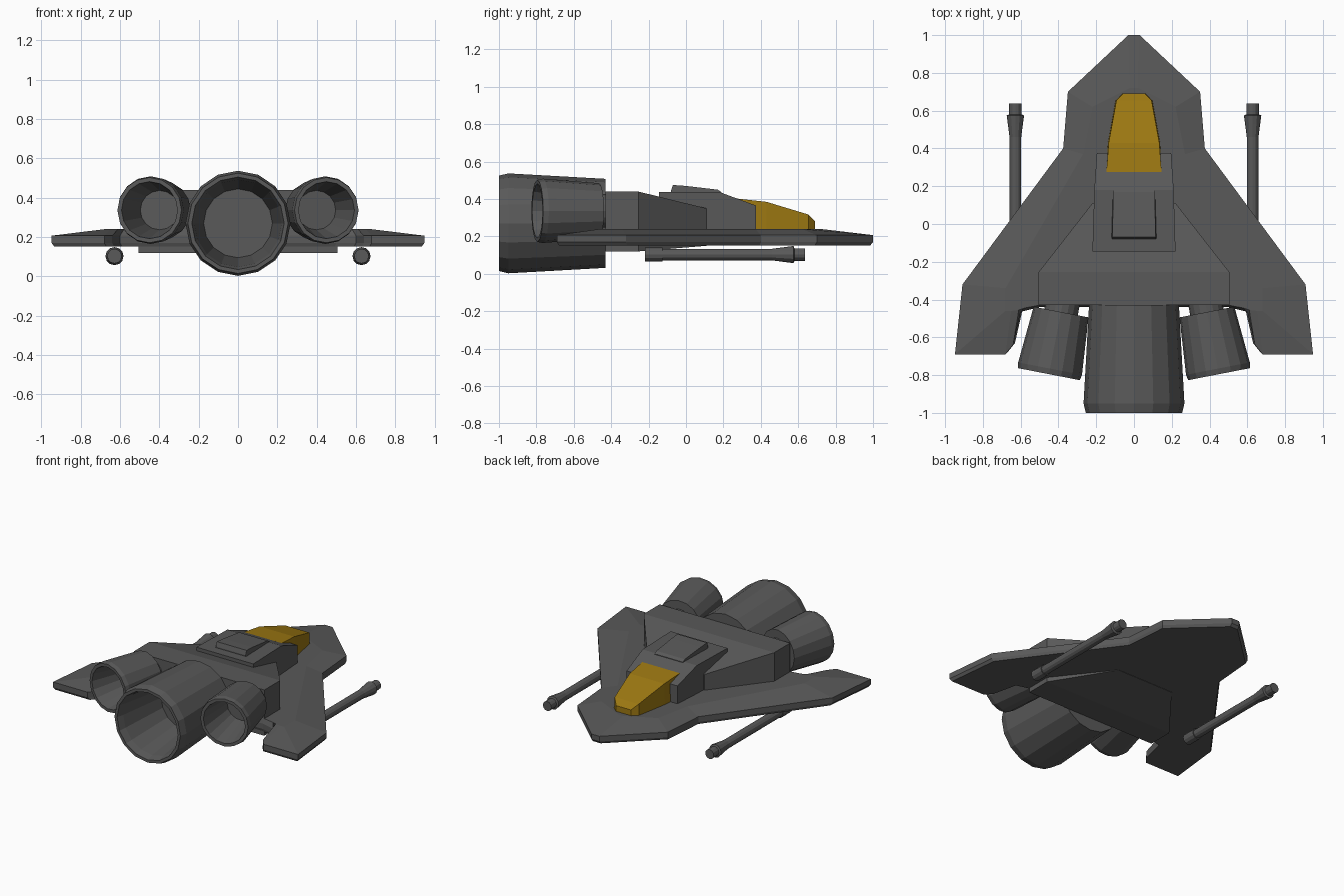
import bpy, bmesh, math
from mathutils import Matrix, Vector

if "Cube" in bpy.data.objects:
    bpy.data.objects.remove(bpy.data.objects["Cube"])


def paint(name, rgb):
    mat = bpy.data.materials.new(name)
    mat.diffuse_color = (*rgb, 1)
    mat.use_nodes = True
    mat.node_tree.nodes["Principled BSDF"].inputs["Base Color"].default_value = mat.diffuse_color
    return mat


dark = paint("dark_hull", (0.1, 0.1, 0.1))
amber = paint("amber", (0.34, 0.19, 0.006))


def loft(name, rings, mat=dark):
    """Bridge closed rings of equal length and cap both ends."""
    bm = bmesh.new()
    loops = [[bm.verts.new(p) for p in r] for r in rings]
    n = len(loops[0])
    for a, b in zip(loops, loops[1:]):
        for i in range(n):
            j = (i + 1) % n
            bm.faces.new((a[i], a[j], b[j], b[i]))
    bm.faces.new(loops[0])
    bm.faces.new(loops[-1])
    bmesh.ops.recalc_face_normals(bm, faces=bm.faces)
    me = bpy.data.meshes.new(name)
    bm.to_mesh(me)
    bm.free()
    me.materials.append(mat)
    ob = bpy.data.objects.new(name, me)
    bpy.context.collection.objects.link(ob)
    return ob


def hull(name, sections, mat=dark):
    """Box-like hull from sections (y, base half width, top half width, z low, z high)."""
    return loft(name, [[(-b, y, lo), (b, y, lo), (t, y, hi), (-t, y, hi)]
                       for y, b, t, lo, hi in sections], mat)


def tube(name, profile, sides, loc, angle=0):
    """Turned shape along y from (y, radius) points."""
    m = Matrix.Translation(loc) @ Matrix.Rotation(angle, 4, 'Z')
    rings = []
    for y, r in profile:
        rings.append([m @ Vector((r * math.cos(a), y, r * math.sin(a)))
                      for a in (2 * math.pi * i / sides for i in range(sides))])
    return loft(name, rings)


def outline(half, z, s=1.0):
    full = half + [(-x, y) for x, y in reversed(half)]
    return [(x * s, y * s, z) for x, y in full]


# Delta wing plate with swept tips and a sloping top
edge = [(0.03, 1.0), (0.35, 0.70), (0.375, 0.40), (0.908, -0.32), (0.948, -0.69),
        (0.68, -0.69), (0.64, -0.64), (0.60, -0.465), (0.50, -0.44)]
crown = [(0.02, 0.72), (0.22, 0.62), (0.27, 0.37), (0.68, -0.34), (0.68, -0.46),
         (0.65, -0.46), (0.61, -0.455), (0.58, -0.445), (0.50, -0.43)]
loft("wing_plate", [outline(edge, 0.152, 0.985), outline(edge, 0.17),
                    outline(edge, 0.207), outline(crown, 0.24)])

# Rear body, spine and roof hatch
hull("rear_body", [(-0.43, 0.505, 0.505, 0.12, 0.44), (-0.255, 0.505, 0.505, 0.12, 0.44),
                   (0.11, 0.22, 0.22, 0.15, 0.35)])
hull("spine", [(-0.145, 0.22, 0.22, 0.2, 0.437), (0.18, 0.21, 0.21, 0.2, 0.437),
               (0.375, 0.197, 0.197, 0.2, 0.365)])
hull("roof_hatch", [(-0.08, 0.12, 0.115, 0.42, 0.445), (-0.07, 0.12, 0.115, 0.42, 0.475),
                    (0.0, 0.118, 0.113, 0.42, 0.47), (0.17, 0.113, 0.11, 0.42, 0.45),
                    (0.19, 0.113, 0.11, 0.415, 0.437)])

# Amber canopy
hull("canopy", [(0.275, 0.148, 0.146, 0.23, 0.402), (0.43, 0.138, 0.134, 0.23, 0.385),
                (0.655, 0.097, 0.093, 0.23, 0.317), (0.69, 0.06, 0.057, 0.23, 0.28)], amber)

# Main engine, hollow nozzle
tube("main_engine", [(-0.43, 0.238), (-0.95, 0.267), (-1.0, 0.255), (-1.0, 0.235),
                     (-0.95, 0.222), (-0.6, 0.175)], 16, (0, 0, 0.27))

for side, label in ((-1, "left"), (1, "right")):
    # Splayed side engine, hollow nozzle, with a neck into the body
    tube(label + "_engine", [(0.42, 0.09), (0.335, 0.09), (0.335, 0.148), (0.03, 0.172),
                             (0.0, 0.166), (0.0, 0.145), (0.04, 0.138), (0.27, 0.10)], 16,
         (side * 0.45, -0.795, 0.337), side * math.radians(11))
    # Under-wing gun
    tube(label + "_gun", [(-0.22, 0.037), (-0.125, 0.037), (-0.125, 0.031), (0.46, 0.031),
                          (0.53, 0.04), (0.575, 0.046), (0.58, 0.033), (0.637, 0.033)], 12,
         (side * 0.628, 0, 0.103))
